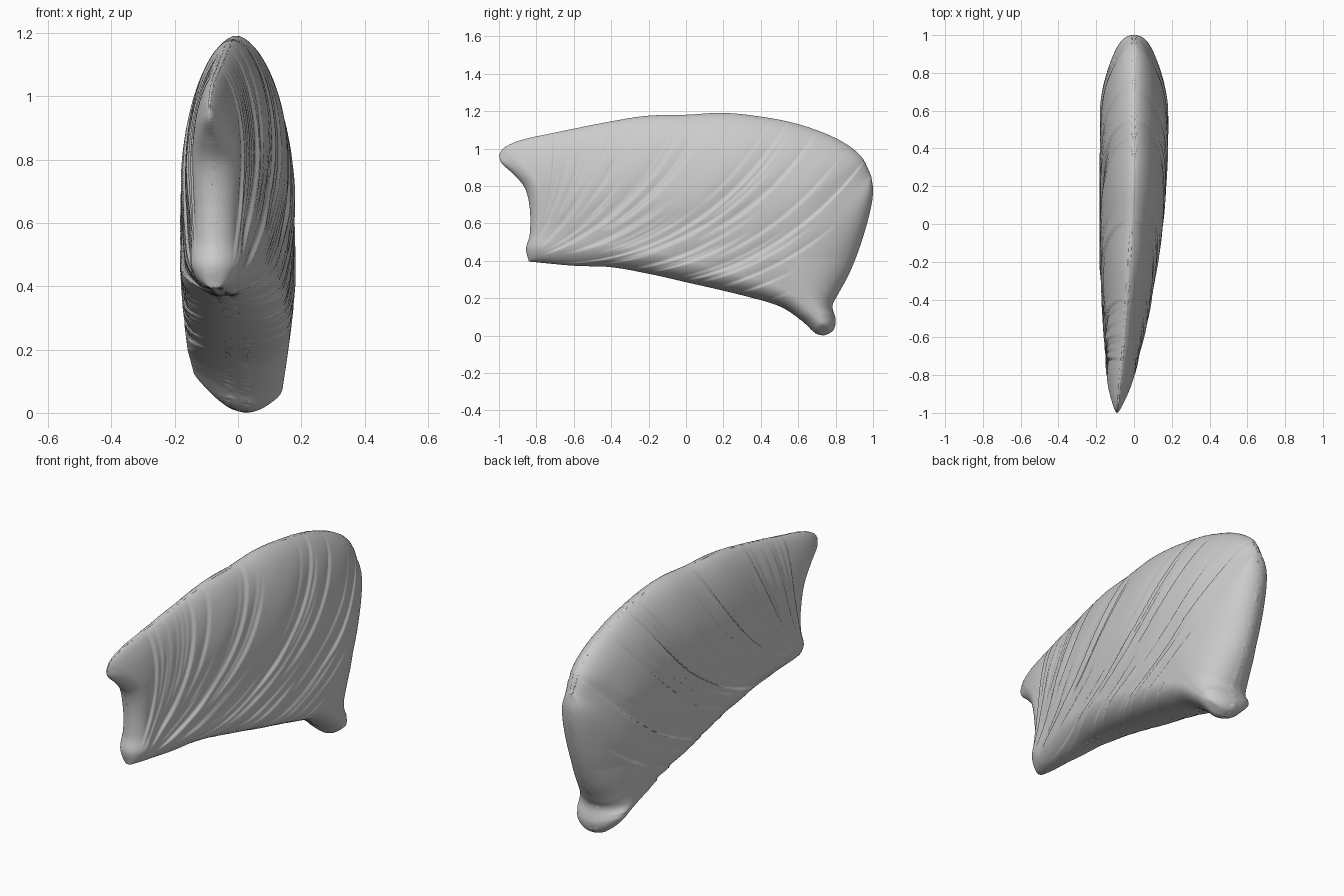
import bpy, bmesh, math, random
from mathutils import Vector
from mathutils.kdtree import KDTree

if "Cube" in bpy.data.objects:
    bpy.data.objects.remove(bpy.data.objects["Cube"])

NS, NT = 310, 160   # grid along the length and the height


def curve(pts):
    """Smooth curve through (y, z) points, evenly resampled by length."""
    p = [Vector(q) for q in pts]
    p = [2 * p[0] - p[1]] + p + [2 * p[-1] - p[-2]]
    dense = []
    for a, b, c, d in zip(p, p[1:], p[2:], p[3:]):
        for k in range(20):
            t = k / 20
            dense.append(0.5 * (2 * b + (c - a) * t + (2 * a - 5 * b + 4 * c - d) * t * t
                                + (3 * b - a - 3 * c + d) * t ** 3))
    dense.append(p[-2])
    acc = [0.0]
    for a, b in zip(dense, dense[1:]):
        acc.append(acc[-1] + (b - a).length)

    def at(u):
        target = u * acc[-1]
        lo, hi = 0, len(acc) - 1
        while hi - lo > 1:
            mid = (lo + hi) // 2
            if acc[mid] <= target:
                lo = mid
            else:
                hi = mid
        f = (target - acc[lo]) / max(acc[hi] - acc[lo], 1e-9)
        return dense[lo].lerp(dense[hi], f)
    return at


# Side outline, as four edges
front = curve([(-.84, .40), (-.855, .47), (-.835, .55), (-.835, .68), (-.86, .79),
               (-.92, .865), (-.985, .925), (-1.0, .97)])
top = curve([(-1.0, .97), (-.97, 1.01), (-.88, 1.05), (-.7, 1.09), (-.4, 1.15), (-.2, 1.18),
             (0, 1.185), (.2, 1.195), (.4, 1.175), (.6, 1.135), (.8, 1.06), (.93, .97), (.99, .86)])
back = curve([(.74, .0), (.785, .025), (.80, .08), (.783, .16), (.81, .22), (.87, .33),
              (.93, .48), (.98, .65), (1.0, .77), (.99, .86)])
bottom = curve([(-.84, .40), (-.6, .378), (-.4, .37), (-.2, .335), (0, .29), (.3, .22),
                (.5, .16), (.62, .08), (.69, .015), (.74, .0)])


def edge_tree(edge):
    tree = KDTree(401)
    for i in range(401):
        q = edge(i / 400)
        tree.insert((q.x, q.y, 0), i)
    tree.balance()
    return tree


trees = [edge_tree(e) for e in (front, top, back, bottom)]


def rounding(d, radius, power):
    return max(1e-4, 1 - max(0.0, 1 - d / radius) ** 2) ** power


def soft_min(values, p=3):
    return (1 + sum(v ** -p - 1 for v in values)) ** (-1 / p)


def clamp(v):
    return max(0.0, min(1.0, v))


def make_grooves(seed):
    """Swept folds: (line angle, start radius, end radius, depth, width)."""
    rng = random.Random(seed)
    out = [(a, .1, 3, .017, .07) for a in (1.09, .67, .26, -.15, -.47)]
    for i in range(26):     # short folds fanning out of the front corner
        a = -.5 + 1.6 * (i + rng.random()) / 26
        r0 = rng.uniform(.05, .5)
        out.append((a, r0, r0 + rng.uniform(.35, .8), rng.uniform(.006, .013), rng.uniform(.02, .05)))
    for i in range(22):     # long folds along the lower back
        a = -.8 + .75 * (i + rng.random()) / 22
        r0 = rng.uniform(.35, 1.1)
        out.append((a, r0, r0 + rng.uniform(.4, .8), rng.uniform(.007, .014), rng.uniform(.02, .04)))
    return out


def fold_depth(y, z, grooves):
    dy, dz = y + .86, z - .41
    r = math.hypot(dy, dz)
    phi = math.atan2(dz, dy) - .4 * r
    total = 0
    for a, r0, r1, depth, width in grooves:
        if r0 < r < r1:
            d = (phi - a) * max(r, .15)
            if d < -.008 or d > width * 4:
                continue
            fade = min(1, (r - r0) / .15, (r1 - r) / .2)
            total += depth * fade * ((d + .008) / .008 if d < 0 else math.exp(-d / width))
    return total / (1 + total * 18)


def ease(i, n):
    return .5 - .5 * math.cos(math.pi * i / n)


# Flat patch in the side plane, filled between the four edges
S = [ease(i, NS) for i in range(NS + 1)]
T = [ease(j, NT) for j in range(NT + 1)]
bots, tops = [bottom(s) for s in S], [top(s) for s in S]
fronts, backs = [front(t) for t in T], [back(t) for t in T]
p00, p10, p01, p11 = bots[0], bots[-1], tops[0], tops[-1]
sides = [(1, make_grooves(3)), (-1, make_grooves(8))]

bm = bmesh.new()
layers = {1: [], -1: []}
for i, s in enumerate(S):
    for sign in layers:
        layers[sign].append([])
    for j, t in enumerate(T):
        q = (bots[i] * (1 - t) + tops[i] * t + fronts[j] * (1 - s) + backs[j] * s
             - (p00 * (1 - s) * (1 - t) + p10 * s * (1 - t) + p01 * (1 - s) * t + p11 * s * t))
        y, z = q.x, q.y
        shape = 0.0
        if 0 < i < NS and 0 < j < NT:
            df, dt, db, du = [tr.find((y, z, 0))[2] for tr in trees]
            low, tip = clamp((z - .12) / .3), clamp((y + 1) / .6)
            shape = soft_min([rounding(df, .07, .5), rounding(dt, .15 + .37 * tip, .57),
                              rounding(db, .08 + .27 * low, .5), rounding(du, .07 + .05 * low, .45)])
        # Half width and sideways lean along the length
        u = clamp((.4 - y) / 1.4)
        half = .025 + .157 * (1 - u * u) ** .8
        half *= 1 - .3 * clamp((.42 - z) / .42) ** 1.3
        lean = -.09 * u ** 1.5
        for sign, grooves in sides:
            fold = fold_depth(y, z, grooves) if shape else 0
            x = lean + sign * max(0, half * shape - fold * shape * min(1, half / .1))
            # The heel is cut at a slant
            zz = z + max(0, .07 - x) ** 2 * 2 * max(0, 1 - z / .2) if y > .4 else z
            layers[sign][-1].append(bm.verts.new((x, y, zz)))
for sign, g in layers.items():
    for i in range(NS):
        for j in range(NT):
            f = [g[i][j], g[i + 1][j], g[i + 1][j + 1], g[i][j + 1]]
            bm.faces.new(f if sign > 0 else f[::-1])
bmesh.ops.remove_doubles(bm, verts=bm.verts, dist=.00005)
bmesh.ops.recalc_face_normals(bm, faces=bm.faces)
low_z = min(v.co.z for v in bm.verts)
bmesh.ops.translate(bm, verts=bm.verts, vec=(0, 0, -low_z))

mesh = bpy.data.meshes.new("swept_hair_piece")
bm.to_mesh(mesh)
bm.free()
obj = bpy.data.objects.new("swept_hair_piece", mesh)
bpy.context.collection.objects.link(obj)
bpy.context.view_layer.objects.active = obj
obj.select_set(True)
bpy.ops.object.shade_smooth_by_angle(angle=math.radians(60))
